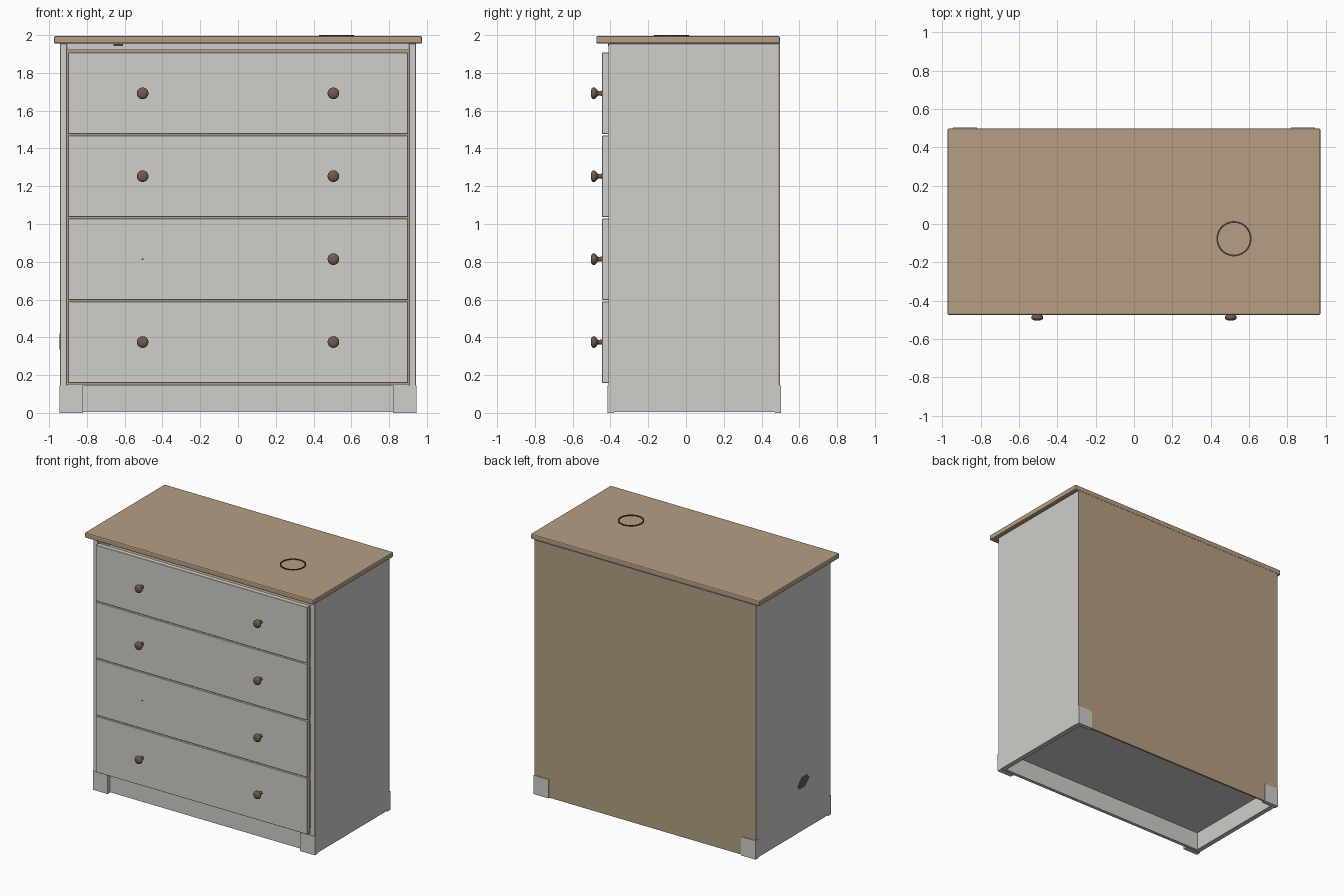
import bpy, bmesh, math
from mathutils import Matrix

if "Cube" in bpy.data.objects:
    bpy.data.objects.remove(bpy.data.objects["Cube"])


def material(name, r, g, b):
    m = bpy.data.materials.new(name)
    m.diffuse_color = (r, g, b, 1)
    m.use_nodes = True
    m.node_tree.nodes["Principled BSDF"].inputs["Base Color"].default_value = m.diffuse_color
    return m


PAINT = material("grey paint", 0.63, 0.62, 0.585)
WOOD = material("tan wood", 0.46, 0.345, 0.228)
KNOB = material("brown knob wood", 0.165, 0.105, 0.07)
DARK = material("dark stain", 0.06, 0.04, 0.028)


def finish(name, bm, mat, smooth=False):
    bmesh.ops.recalc_face_normals(bm, faces=bm.faces[:])
    me = bpy.data.meshes.new(name)
    bm.to_mesh(me)
    bm.free()
    me.materials.append(mat)
    ob = bpy.data.objects.new(name, me)
    bpy.context.collection.objects.link(ob)
    if smooth:
        bpy.ops.object.select_all(action='DESELECT')
        ob.select_set(True)
        bpy.context.view_layer.objects.active = ob
        bpy.ops.object.shade_smooth_by_angle(angle=math.radians(40))
    return ob


def box(name, x, y, z, mat=PAINT, bevel=0.0, segments=1):
    bm = bmesh.new()
    bmesh.ops.create_cube(bm, size=1)
    for v in bm.verts:
        for i, (lo, hi) in enumerate((x, y, z)):
            v.co[i] = lo if v.co[i] < 0 else hi
    if bevel:
        bmesh.ops.bevel(bm, geom=bm.edges[:], offset=bevel, segments=segments,
                        affect='EDGES', profile=0.5)
    return finish(name, bm, mat)


def lathe(name, profile, matrix, mat, steps, closed=False):
    # profile: (radius, height) points spun about z, then placed by matrix
    bm = bmesh.new()
    rings = []
    for r, h in profile:
        rings.append([bm.verts.new((r * math.cos(2 * math.pi * i / steps),
                                    r * math.sin(2 * math.pi * i / steps), h))
                      for i in range(steps)])
    pairs = list(zip(rings, rings[1:]))
    if closed:
        pairs.append((rings[-1], rings[0]))
    else:
        bm.faces.new(rings[0])
        bm.faces.new(rings[-1])
    for a, b in pairs:
        for i in range(steps):
            j = (i + 1) % steps
            bm.faces.new((a[i], a[j], b[j], b[i]))
    bm.transform(matrix)
    return finish(name, bm, mat, smooth=True)


# Carcass: two sides, back panel, bottom board and front top rail
for s, side in ((-1, "left"), (1, "right")):
    box(side + "_side", sorted((s * 0.905, s * 0.943)), (-0.411, 0.49),
        (0.004, 1.955), bevel=0.002)
    # Feet: front and back plates at each corner
    foot_x = sorted((s * 0.82, s * 0.945))
    box(side + "_front_foot", foot_x, (-0.415, -0.38), (0, 0.145))
    box(side + "_back_foot", foot_x, (0.47, 0.503), (0, 0.145))
box("back_panel", (-0.943, 0.943), (0.484, 0.497), (0.004, 1.955), WOOD)
box("bottom_board", (-0.905, 0.905), (-0.41, 0.485), (0.145, 0.154))
box("plinth", (-0.905, 0.905), (-0.388, -0.362), (0.004, 0.146))
box("top_rail", (-0.905, 0.905), (-0.41, -0.38), (1.922, 1.955))

# Top board with rounded edges
box("top_board", (-0.974, 0.974), (-0.475, 0.498), (1.955, 1.995), WOOD,
    bevel=0.008, segments=2)

# Drawers: painted fronts with wooden boxes behind, and turned knobs
knob_profile = [(0.014, 0), (0.012, 0.012), (0.012, 0.022), (0.022, 0.03),
                (0.030, 0.038), (0.031, 0.047), (0.027, 0.054), (0.015, 0.059)]
for i in range(4):
    z0 = 0.159 + 0.439 * i
    box(f"drawer_front_{i + 1}", (-0.9, 0.9), (-0.444, -0.405), (z0, z0 + 0.431),
        bevel=0.002)
    box(f"drawer_box_{i + 1}", (-0.88, 0.88), (-0.406, 0.44), (z0 + 0.02, z0 + 0.38), WOOD)
    zk = z0 + 0.216
    for x in (-0.505, 0.505):
        place = Matrix.Translation((x, -0.444, zk)) @ Matrix.Rotation(math.pi / 2, 4, 'X')
        if i == 1 and x < 0:
            # One knob is missing and leaves only its screw hole
            lathe("screw_hole", [(0.005, -0.001), (0.005, 0.001)], place, DARK, 8)
        else:
            lathe(f"knob_{i + 1}", knob_profile, place, KNOB, 16)

# Ring stain on the top board
lathe("ring_stain", [(0.083, 1.994), (0.083, 2.0), (0.092, 2.0), (0.092, 1.994)],
      Matrix.Translation((0.522, -0.077, 0)), DARK, 48, closed=True)

# Worn patch on the left side
bm = bmesh.new()
outline = [(-0.155, 0.385), (-0.12, 0.42), (-0.06, 0.415),
           (-0.01, 0.365), (-0.03, 0.335), (-0.10, 0.335)]
face = bm.faces.new([bm.verts.new((-0.942, y, z)) for y, z in outline])
new = bmesh.ops.extrude_face_region(bm, geom=[face])["geom"]
bmesh.ops.translate(bm, vec=(-0.003, 0, 0),
                    verts=[g for g in new if isinstance(g, bmesh.types.BMVert)])
finish("worn_patch", bm, KNOB)

# Small chip on the top rail
box("rail_chip", (-0.66, -0.61), (-0.413, -0.409), (1.943, 1.954), DARK)
